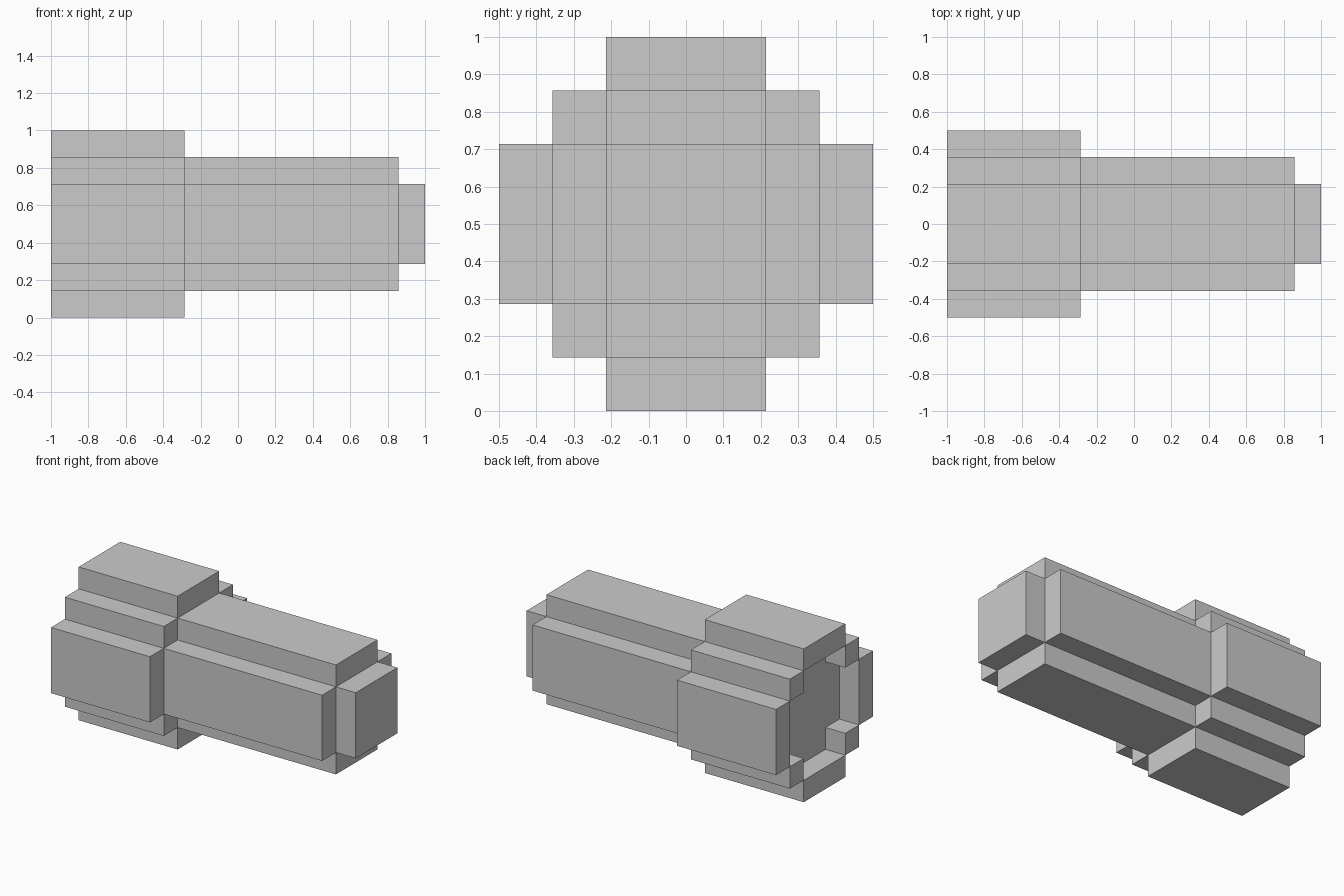
import bpy

if "Cube" in bpy.data.objects:
    bpy.data.objects.remove(bpy.data.objects["Cube"])

U = 1 / 7      # one block of the grid
MID = 3.5      # height of the long axis, in blocks


def prism(name, x0, x1, profile):
    """Extrude a (y, z) outline, in blocks about the axis, from x0 to x1."""
    n = len(profile)
    verts = [(x * U, y * U, (z + MID) * U) for x in (x0, x1) for y, z in profile]
    faces = [tuple(reversed(range(n))), tuple(range(n, 2 * n))]
    faces += [(i, (i + 1) % n, n + (i + 1) % n, n + i) for i in range(n)]
    mesh = bpy.data.meshes.new(name)
    mesh.from_pydata(verts, [], faces)
    ob = bpy.data.objects.new(name, mesh)
    bpy.context.collection.objects.link(ob)
    return ob


def box(name, x0, x1, y0, y1, z0, z1):
    return prism(name, x0, x1, [(y0, z0), (y1, z0), (y1, z1), (y0, z1)])


# Long body with a notched-corner cross-section; its left end is the recess floor
prism("body", -6, 6, [(2.5, -1.5), (2.5, 1.5), (1.5, 1.5), (1.5, 2.5),
                      (-1.5, 2.5), (-1.5, 1.5), (-2.5, 1.5), (-2.5, -1.5),
                      (-1.5, -1.5), (-1.5, -2.5), (1.5, -2.5), (1.5, -1.5)])

# Square tip on the right end
box("tip", 6, 7, -1.5, 1.5, -1.5, 1.5)

# Collar of blocks around the left end, one block longer than the body
X0, X1 = -7, -2
for s, side, level in ((-1, "front", "lower"), (1, "back", "upper")):
    a, b = sorted((2.5 * s, 3.5 * s))
    box(f"collar_{side}_plate", X0, X1, a, b, -1.5, 1.5)
    box(f"collar_{level}_plate", X0, X1, -1.5, 1.5, a, b)
    for t, corner in ((-1, "lower"), (1, "upper")):
        y0, y1 = sorted((1.5 * s, 2.5 * s))
        z0, z1 = sorted((1.5 * t, 2.5 * t))
        box(f"collar_{side}_{corner}_corner", X0, X1, y0, y1, z0, z1)
